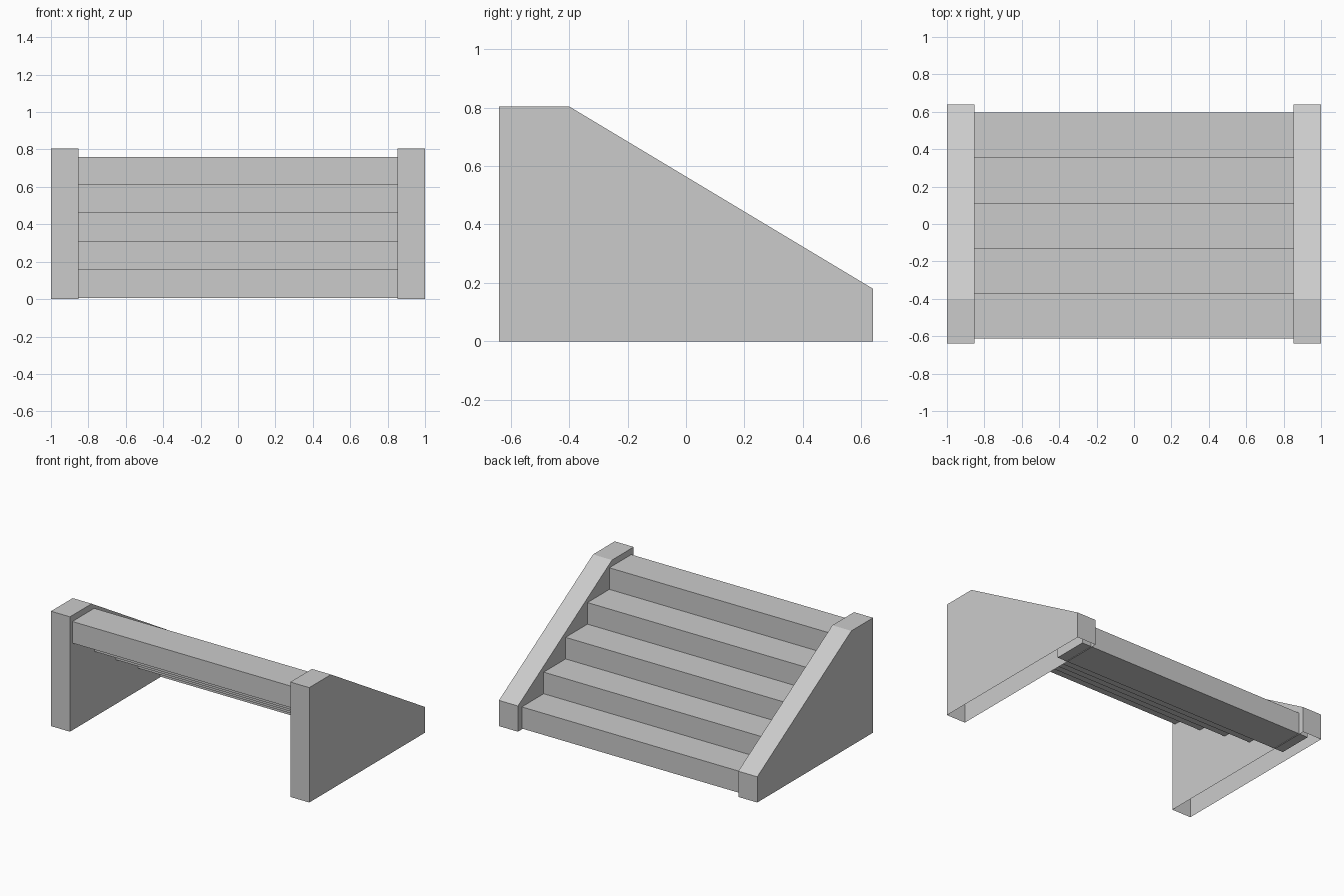
import bpy
import bmesh

cube = bpy.data.objects.get("Cube")
if cube:
    bpy.data.objects.remove(cube, do_unlink=True)

grey = bpy.data.materials.new("concrete_grey")
grey.use_nodes = True
colour = (0.6, 0.6, 0.6, 1)
grey.diffuse_color = colour
grey.node_tree.nodes["Principled BSDF"].inputs["Base Color"].default_value = colour


def prism(name, profile, x0, x1, open_bottom=False):
    """Extrude a (y, z) profile along x; optionally leave its base open."""
    bm = bmesh.new()
    face = bm.faces.new([bm.verts.new((x0, y, z)) for y, z in profile])
    ext = bmesh.ops.extrude_face_region(bm, geom=[face], use_keep_orig=True)
    moved = [v for v in ext["geom"] if isinstance(v, bmesh.types.BMVert)]
    bmesh.ops.translate(bm, verts=moved, vec=(x1 - x0, 0, 0))
    bmesh.ops.recalc_face_normals(bm, faces=bm.faces[:])
    if open_bottom:
        base = [f for f in bm.faces if all(v.co.z < 0.001 for v in f.verts)]
        bmesh.ops.delete(bm, geom=base, context="FACES_ONLY")
    mesh = bpy.data.meshes.new(name)
    bm.to_mesh(mesh)
    bm.free()
    mesh.materials.append(grey)
    obj = bpy.data.objects.new(name, mesh)
    bpy.context.collection.objects.link(obj)
    return obj


# Sloping side walls, hollow underneath
wall = [(-0.64, 0), (0.64, 0), (0.64, 0.18), (-0.4, 0.804), (-0.64, 0.804)]
prism("left_side_wall", wall, 0.853, 1.0, open_bottom=True)
prism("right_side_wall", wall, -1.0, -0.853, open_bottom=True)

# Block steps rising towards the front, with ends set into the walls
STEPS, DEPTH, RISE = 5, 0.242, 0.151
BACK, BASE, HALF = 0.597, 0.006, 0.925
for i in range(STEPS):
    y1 = BACK - i * DEPTH
    z0 = BASE + i * RISE
    y0, z1 = y1 - DEPTH, z0 + RISE
    prism(f"step_{i + 1}", [(y0, z0), (y1, z0), (y1, z1), (y0, z1)], -HALF, HALF)
